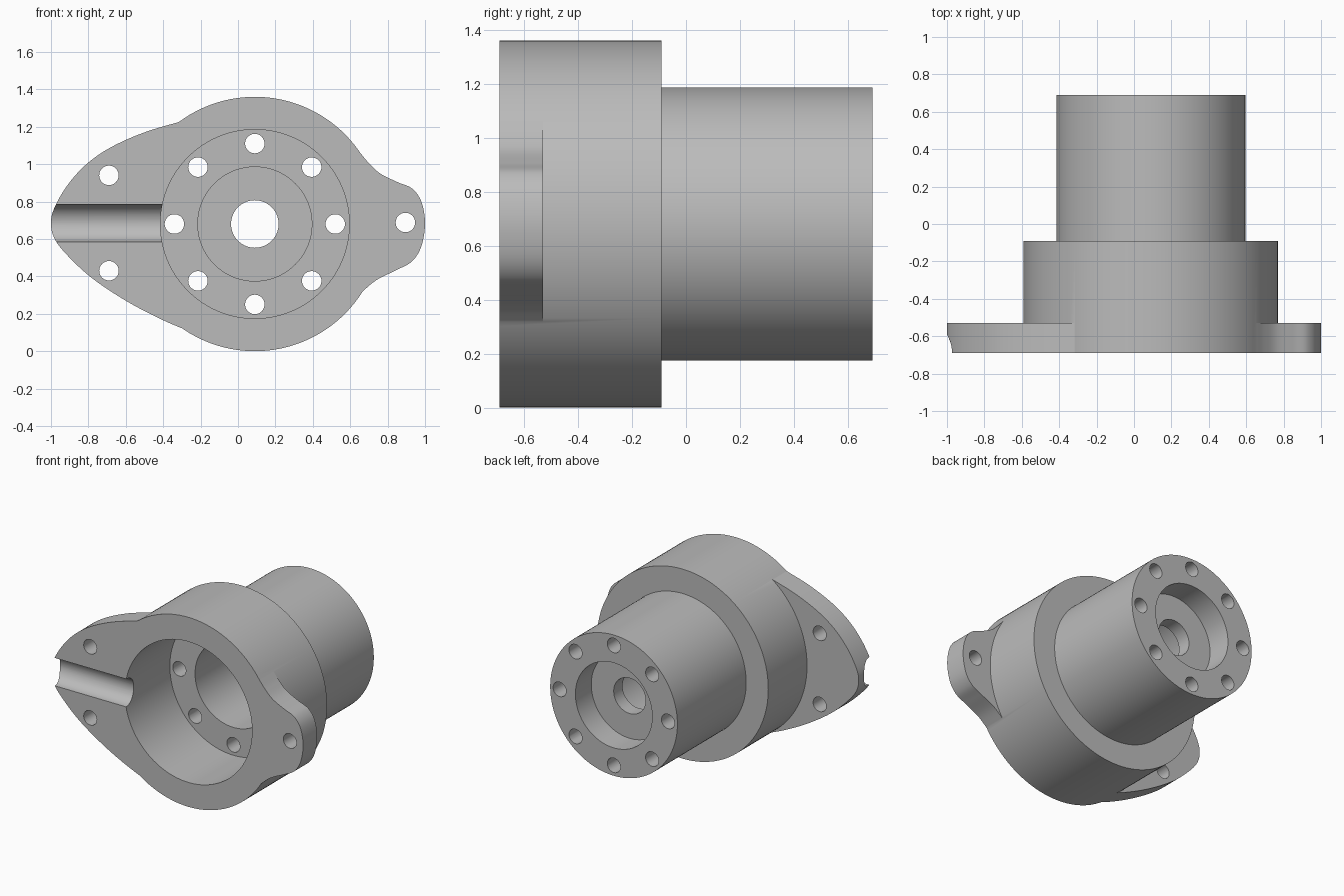
import bpy
import bmesh
from math import sin, cos, pi, radians, atan2
from mathutils import Vector, Matrix

if "Cube" in bpy.data.objects:
    bpy.data.objects.remove(bpy.data.objects["Cube"])

CX, CZ = 0.09, 0.68          # axis of the housing
FRONT, PLATE_BACK = -0.69, -0.53
SEG = 128

metal = bpy.data.materials.new("plain grey metal")
metal.use_nodes = True
grey = (0.5, 0.5, 0.5, 1)
metal.diffuse_color = grey
metal.node_tree.nodes["Principled BSDF"].inputs["Base Color"].default_value = grey


def make_object(name, bm):
    bmesh.ops.recalc_face_normals(bm, faces=bm.faces)
    mesh = bpy.data.meshes.new(name)
    bm.to_mesh(mesh)
    bm.free()
    mesh.materials.append(metal)
    obj = bpy.data.objects.new(name, mesh)
    bpy.context.collection.objects.link(obj)
    return obj


def lathe(name, profile):
    """Turn a closed (radius, y) profile around the housing axis."""
    bm = bmesh.new()
    rings = [[bm.verts.new((CX + r * cos(2 * pi * i / SEG), y, CZ + r * sin(2 * pi * i / SEG)))
              for i in range(SEG)] for r, y in profile]
    for a, b in zip(rings, rings[1:] + rings[:1]):
        for i in range(SEG):
            j = (i + 1) % SEG
            bm.faces.new((a[i], a[j], b[j], b[i]))
    return make_object(name, bm)


def smooth_path(points, steps=8):
    """Curve through the points."""
    p = [Vector(q) for q in points]
    p = [2 * p[0] - p[1]] + p + [2 * p[-1] - p[-2]]
    out = []
    for a, b, c, d in zip(p, p[1:], p[2:], p[3:]):
        for s in range(steps):
            t = s / steps
            out.append(0.5 * (2 * b + (c - a) * t + (2 * a - 5 * b + 4 * c - d) * t ** 2
                              + (3 * b - a - 3 * c + d) * t ** 3))
    return out + [p[-2]]


def lug(name, points):
    """Plate whose outer edge is a curve and whose inner edge hides in the wall."""
    edge = smooth_path(points)
    ends = [atan2(q.y - CZ, q.x - CX) for q in (edge[-1], edge[0])]
    while ends[1] < ends[0]:
        ends[1] += 2 * pi
    if ends[1] - ends[0] > pi:
        ends[1] -= 2 * pi
    inner = [ends[0] + (ends[1] - ends[0]) * i / 24 for i in range(25)]
    edge += [Vector((CX + 0.6 * cos(a), CZ + 0.6 * sin(a))) for a in inner]
    bm = bmesh.new()
    face = bm.faces.new([bm.verts.new((q.x, FRONT, q.y)) for q in edge])
    new = bmesh.ops.extrude_face_region(bm, geom=[face])["geom"]
    bmesh.ops.translate(bm, verts=[v for v in new if isinstance(v, bmesh.types.BMVert)],
                        vec=(0, PLATE_BACK - FRONT, 0))
    return make_object(name, bm)


def rod(name, radius, length, centre, axis, sides=40):
    bm = bmesh.new()
    bmesh.ops.create_cone(bm, cap_ends=True, segments=sides, radius1=radius, radius2=radius,
                          depth=length, matrix=Matrix.Translation(centre)
                          @ Matrix.Rotation(pi / 2, 4, axis))
    return make_object(name, bm)


def combine(target, tool, operation):
    tool.hide_render = True
    mod = target.modifiers.new(operation, "BOOLEAN")
    mod.operation, mod.solver, mod.object = operation, "EXACT", tool
    bpy.context.view_layer.objects.active = target
    bpy.ops.object.modifier_apply(modifier=mod.name)
    bpy.data.objects.remove(tool)


# Stepped housing with front bore, inner chamber, thin web and rear recess
housing = lathe("flanged_housing", [
    (0.127, 0.41), (0.305, 0.41), (0.305, -0.18), (0.505, -0.18), (0.505, FRONT),
    (0.68, FRONT), (0.68, -0.09), (0.505, -0.09), (0.505, 0.69), (0.305, 0.69),
    (0.305, 0.51), (0.127, 0.51)])

# Mounting lugs on both sides
combine(housing, lug("wide_lug", [
    (-0.30, 1.23), (-0.5, 1.17), (-0.68, 1.09), (-0.81, 1.0), (-0.91, 0.89),
    (-0.98, 0.77), (-1, 0.685), (-0.98, 0.60), (-0.91, 0.51), (-0.78, 0.39),
    (-0.6, 0.27), (-0.41, 0.17), (-0.22, 0.09)]), "UNION")
combine(housing, lug("narrow_lug", [
    (0.65, 0.305), (0.74, 0.38), (0.85, 0.435), (0.93, 0.48), (0.98, 0.56),
    (1, 0.685), (0.98, 0.80), (0.93, 0.87), (0.85, 0.905), (0.76, 0.95),
    (0.70, 1.005), (0.65, 1.065)]), "UNION")

# Round-bottomed groove across the wide lug
combine(housing, rod("groove_cutter", 0.1, 0.9, (-0.75, FRONT, 0.685), "Y", 64), "DIFFERENCE")

# Bolt holes through the lugs
for x, z in ((-0.69, 0.94), (-0.69, 0.43), (0.895, 0.688)):
    combine(housing, rod("lug_hole_cutter", 0.052, 0.4, (x, -0.6, z), "X"), "DIFFERENCE")

# Ring of eight long holes through the rear barrel
for i in range(8):
    a = i * pi / 4
    centre = (CX + 0.43 * cos(a), 0.3, CZ + 0.43 * sin(a))
    combine(housing, rod("ring_hole_cutter", 0.052, 1.2, centre, "X"), "DIFFERENCE")

bpy.ops.object.select_all(action="DESELECT")
housing.select_set(True)
bpy.context.view_layer.objects.active = housing
bpy.ops.object.shade_smooth_by_angle(angle=radians(30))
